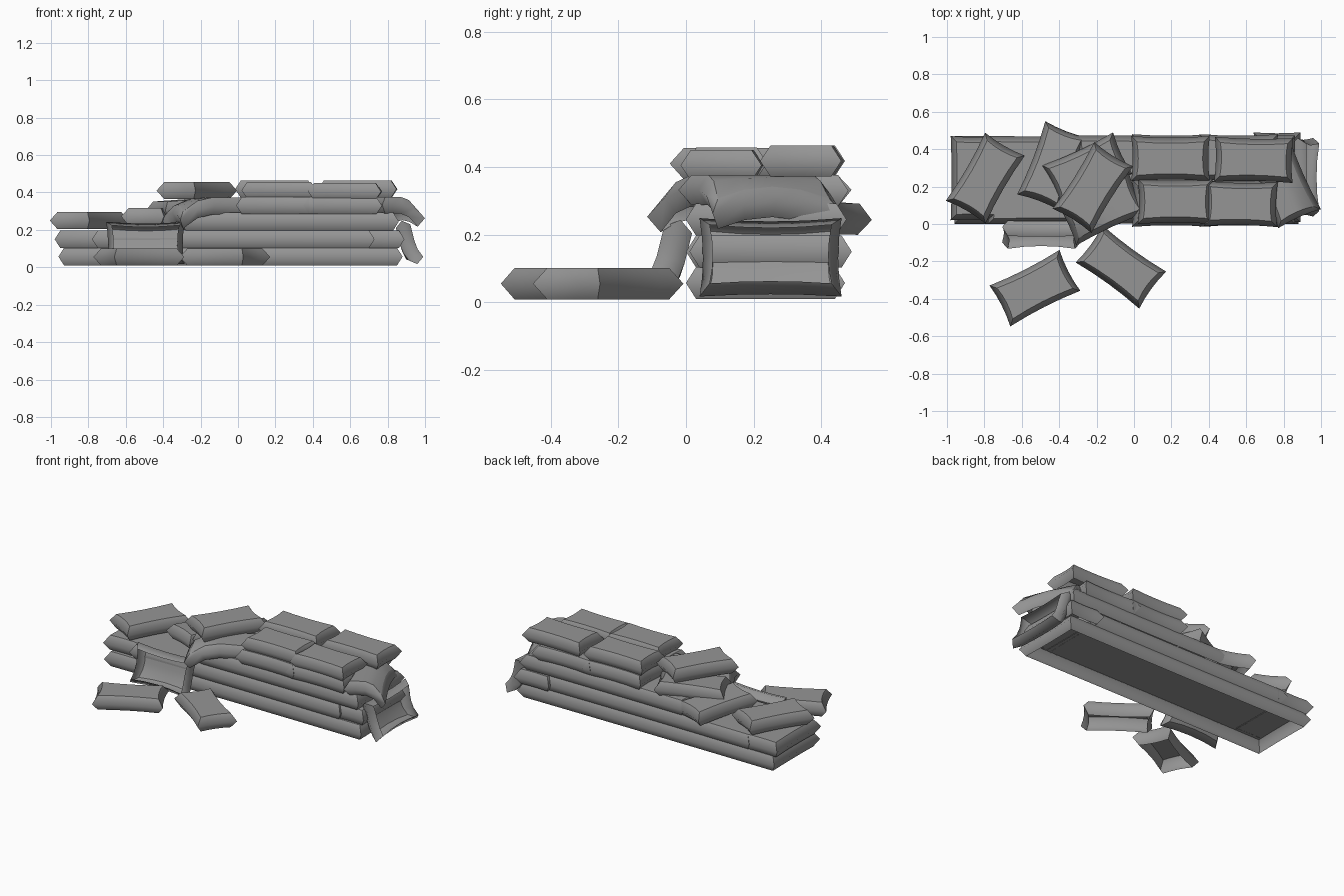
import bpy, bmesh
from math import radians
from mathutils import Euler, Vector

if "Cube" in bpy.data.objects:
    bpy.data.objects.remove(bpy.data.objects["Cube"])

grey = bpy.data.materials.new("sack grey")
grey.use_nodes = True
COLOUR = (0.3, 0.3, 0.3, 1)
grey.diffuse_color = COLOUR
grey.node_tree.nodes["Principled BSDF"].inputs["Base Color"].default_value = COLOUR

N = 4  # grid divisions of the upper face


def sack(name, centre, size=(0.42, 0.245, 0.092), turn=(0, 0, 0), pinch=0.01,
         bend_axis=None, bend=0.0, inset=0.03):
    """Flat sack, open underneath, with pulled-out corners and an optional bend."""
    bm = bmesh.new()
    length, width, thick = size
    rotation = Euler([radians(a) for a in turn])

    def vert(u, v, z, shrink):
        x = u * (length / 2 - shrink - pinch * (1 - v * v))
        y = v * (width / 2 - shrink - pinch * (1 - u * u))
        if bend_axis:
            along, across = (u, v) if bend_axis == "x" else (v, u)
            z += bend * max(0, along) ** 2 * (0.5 + 0.5 * across * across)
        p = Vector((x, y, z))
        p.rotate(rotation)
        return bm.verts.new(p + Vector(centre))

    steps = [2 * i / N - 1 for i in range(N + 1)]
    top = [[vert(u, v, thick / 2, inset) for v in steps] for u in steps]
    for i in range(N):
        for j in range(N):
            bm.faces.new((top[i][j], top[i + 1][j], top[i + 1][j + 1], top[i][j + 1]))
    # rim: upper edge, widest line and lower edge
    ring = ([(i, 0) for i in range(N)] + [(N, j) for j in range(N)]
            + [(N - i, N) for i in range(N)] + [(0, N - j) for j in range(N)])
    upper = [top[i][j] for i, j in ring]
    rim = [vert(steps[i], steps[j], 0, 0) for i, j in ring]
    lower = [vert(steps[i], steps[j], -thick / 2, inset) for i, j in ring]
    for k in range(len(ring)):
        n = (k + 1) % len(ring)
        bm.faces.new((rim[k], rim[n], upper[n], upper[k]))
        bm.faces.new((lower[k], lower[n], rim[n], rim[k]))
    # smooth shading, with hard edges round the top and up each corner
    for face in bm.faces:
        face.smooth = True
    for k in range(len(ring)):
        bm.edges.get((upper[k - 1], upper[k])).smooth = False
        if k % N == 0:
            bm.edges.get((rim[k], upper[k])).smooth = False
            bm.edges.get((rim[k], lower[k])).smooth = False
    bmesh.ops.recalc_face_normals(bm, faces=bm.faces)
    mesh = bpy.data.meshes.new(name)
    bm.to_mesh(mesh)
    bm.free()
    mesh.materials.append(grey)
    bpy.context.collection.objects.link(bpy.data.objects.new(name, mesh))


# long lower courses, the second closed by crosswise sacks
sack("bottom_course", (-0.04, 0.235, 0.057), (1.84, 0.47, 0.095), pinch=0.003)
sack("second_course", (-0.025, 0.235, 0.15), (1.51, 0.47, 0.095), pinch=0.003)
sack("second_course_left_end", (0.765, 0.25, 0.15), (0.25, 0.48, 0.095), pinch=0.005)
sack("second_course_right_end", (-0.845, 0.245, 0.15), (0.27, 0.45, 0.095), pinch=0.005)
sack("third_course", (0.275, 0.237, 0.245), (1.17, 0.475, 0.095), pinch=0.003)

# fourth course
for x in (0.2, 0.56):
    for y in (0.11, 0.355):
        sack("fourth_course_sack", (x, y, 0.33), (0.42, 0.25, 0.092), pinch=0.008)

# top course
sack("top_back_sack", (0.195, 0.35, 0.418), (0.42, 0.24, 0.092), pinch=0.008)
sack("top_back_sack", (0.64, 0.343, 0.418), (0.42, 0.24, 0.092), (0, 0, -1), 0.008)
sack("top_front_sack", (0.22, 0.12, 0.412), (0.4, 0.24, 0.09), pinch=0.008)
sack("top_front_sack", (0.572, 0.107, 0.405), (0.39, 0.24, 0.09), (0, 0, -1), 0.008)

# slumped sacks at the broken end
sack("upper_loose_sack", (-0.22, 0.195, 0.41), turn=(0, 0, 58))
sack("left_pile_sack", (-0.795, 0.245, 0.25), turn=(0, 0, 60))
sack("tilted_back_sack", (-0.435, 0.31, 0.258), turn=(0, 4, 69))
sack("middle_pile_sack", (-0.25, 0.29, 0.318), turn=(0, -4, 25))
sack("drooping_front_sack", (-0.17, 0.085, 0.328), turn=(0, 0, 205),
     bend_axis="x", bend=-0.075)

# sack hanging over the other end
sack("drooping_end_sack", (0.8, 0.22, 0.332), (0.42, 0.25, 0.09), (0, 0, -66),
     bend_axis="y", bend=-0.07)

# sacks leaning on the wall, flaring at the foot
sack("front_leaning_sack", (-0.495, -0.045, 0.127), (0.42, 0.24, 0.085), (-104, 0, 0),
     bend_axis="y", bend=-0.025)
sack("end_leaning_sack", (0.905, 0.25, 0.13), (0.42, 0.245, 0.08), (-104, 0, 90),
     bend_axis="y", bend=-0.025)

# sacks fallen on the ground
sack("fallen_sack", (-0.53, -0.343, 0.055), turn=(0, 0, 27))
sack("fallen_sack", (-0.07, -0.23, 0.055), turn=(0, 0, -36))
